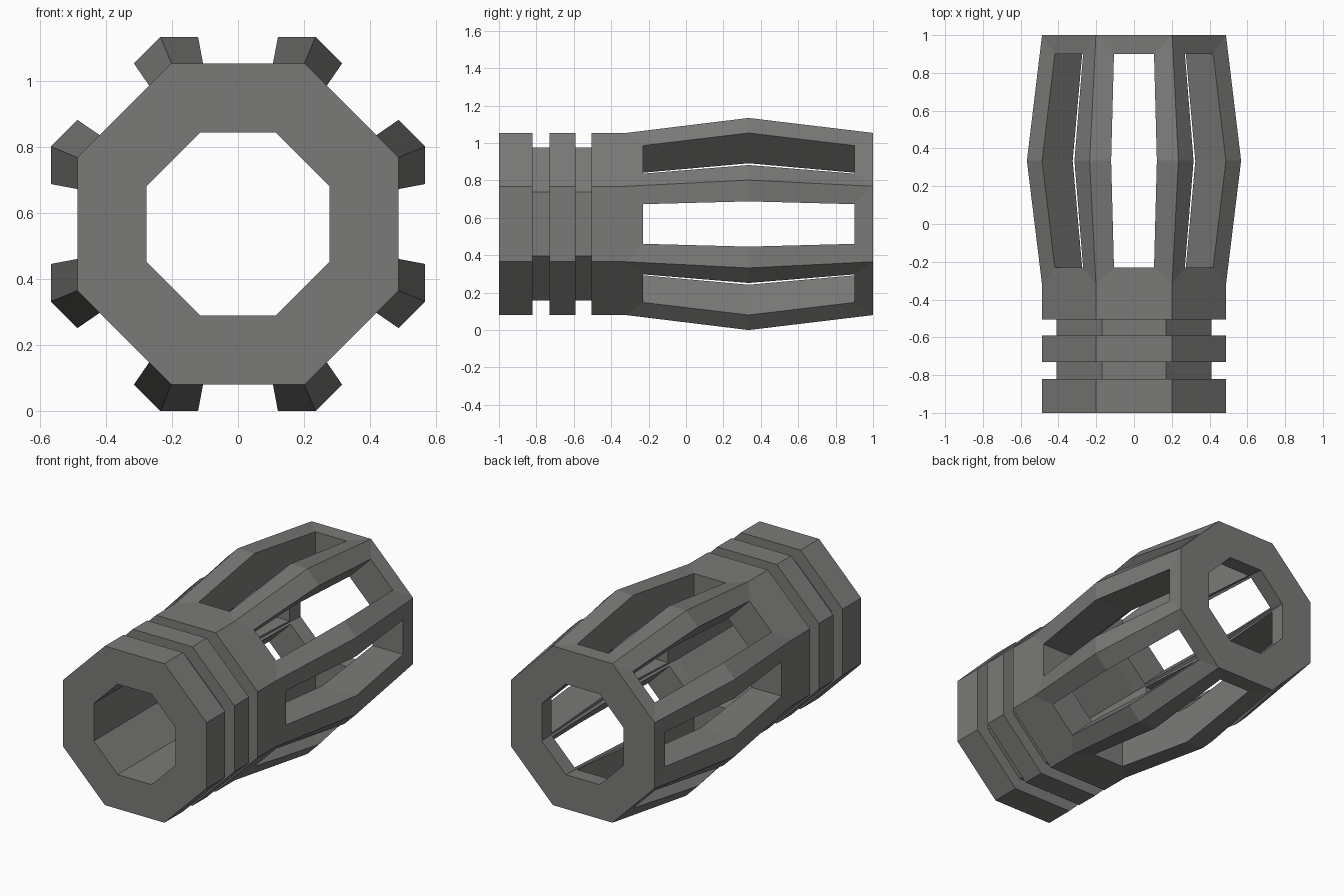
import bpy, bmesh, math
from mathutils import Matrix

if "Cube" in bpy.data.objects:
    bpy.data.objects.remove(bpy.data.objects["Cube"])

SIDES = 8
TAN = math.tan(math.pi / SIDES)
AXIS_Z = 0.567

# neck: (y, distance from axis to flat), from the inner front zone round to the grooves
neck = [(-.32, .277), (-1, .277), (-1, .487), (-.82, .487), (-.82, .41), (-.73, .41),
        (-.73, .487), (-.59, .487), (-.59, .41), (-.505, .41), (-.505, .487), (-.32, .487)]
# bulged cage: flat distance at the ring edges and at the slot, for each skin
ring_y = (-.32, .335, 1)
slot_y = (-.23, .335, .9)
slot_half = (.106, .121, .106)
skins = [((.487, .567, .487), (.487, .567, .487)),
         ((.277, .338, .277), (.282, .338, .282))]

bm = bmesh.new()
for s in range(SIDES):
    rot = Matrix.Translation((0, 0, AXIS_Z)) @ Matrix.Rotation(s * math.tau / SIDES, 4, 'Y')

    def pair(y, r, w):
        return [bm.verts.new(rot @ Matrix.Translation((x, y, r)).to_translation())
                for x in (-w, w)]

    def strip(a, b):
        return bm.faces.new((a[0], a[1], b[1], b[0]))

    # neck with two grooves
    rows = [pair(y, r, r * TAN) for y, r in neck]
    for a, b in zip(rows, rows[1:]):
        strip(a, b)

    # outer and inner cage skins, each a frame round the slot
    rings, slots = [], []
    for ring_r, slot_r in skins:
        ring = [pair(y, r, r * TAN) for y, r in zip(ring_y, ring_r)]
        slot = [pair(y, r, w) for y, r, w in zip(slot_y, slot_r, slot_half)]
        strip(ring[0], slot[0])
        strip(slot[2], ring[2])
        for j in range(2):
            for k in range(2):
                bm.faces.new((ring[j][k], slot[j][k], slot[j + 1][k], ring[j + 1][k]))
        rings.append(ring)
        slots.append(slot)

    # back rim and slot walls
    strip(rings[0][2], rings[1][2])
    out, inn = slots
    strip(out[0], inn[0])
    strip(out[2], inn[2])
    for j in range(2):
        for k in range(2):
            bm.faces.new((out[j][k], out[j + 1][k], inn[j + 1][k], inn[j][k]))

# weld the eight sides together
bmesh.ops.remove_doubles(bm, verts=bm.verts, dist=1e-4)
bmesh.ops.recalc_face_normals(bm, faces=bm.faces)
mesh = bpy.data.meshes.new("slotted_tube")
bm.to_mesh(mesh)
bm.free()

# dark grey finish
mat = bpy.data.materials.new("dark_grey")
mat.diffuse_color = (0.195, 0.197, 0.188, 1)
mat.use_nodes = True
mat.node_tree.nodes["Principled BSDF"].inputs["Base Color"].default_value = mat.diffuse_color
mesh.materials.append(mat)
bpy.context.collection.objects.link(bpy.data.objects.new("slotted_tube", mesh))
